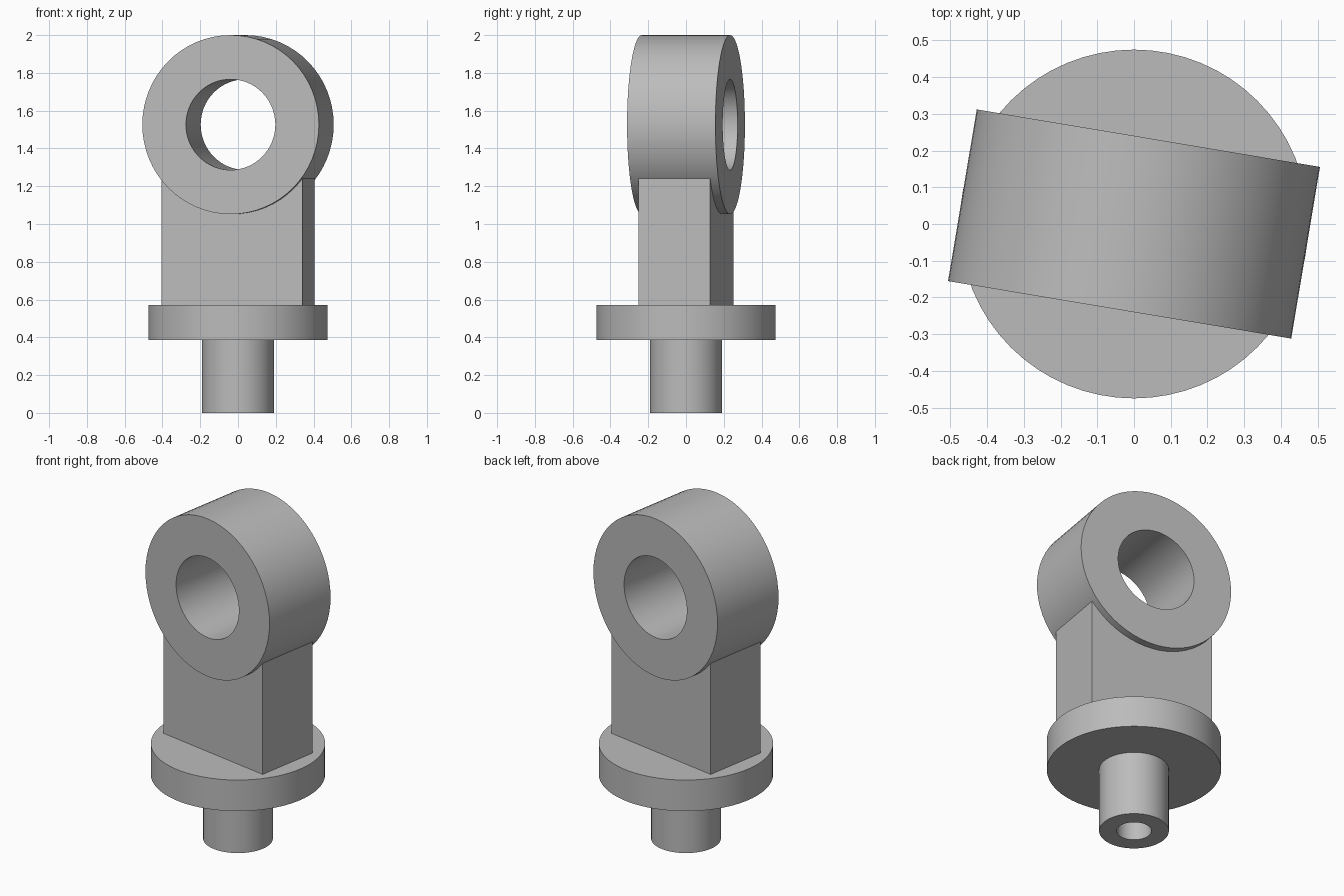
import bpy
import bmesh
from math import radians, pi, sin, cos
from mathutils import Matrix

cube = bpy.data.objects.get("Cube")
if cube:
    bpy.data.objects.remove(cube, do_unlink=True)

SEGMENTS = 64
TURN = Matrix.Rotation(radians(-9.5), 4, 'Z')
EYE_Z = 1.526

steel = bpy.data.materials.new("grey_steel")
steel.use_nodes = True
GREY = (0.5, 0.5, 0.5, 1)
steel.diffuse_color = GREY
steel.node_tree.nodes["Principled BSDF"].inputs["Base Color"].default_value = GREY


def finish(name, bm, matrix):
    """Turn a bmesh into a smooth-shaded object with crisp edges."""
    bmesh.ops.recalc_face_normals(bm, faces=bm.faces)
    bm.transform(matrix)
    mesh = bpy.data.meshes.new(name)
    bm.to_mesh(mesh)
    bm.free()
    mesh.materials.append(steel)
    obj = bpy.data.objects.new(name, mesh)
    bpy.context.collection.objects.link(obj)
    bpy.ops.object.select_all(action='DESELECT')
    obj.select_set(True)
    bpy.context.view_layer.objects.active = obj
    bpy.ops.object.shade_smooth_by_angle(angle=radians(30))
    return obj


def lathe(name, profile, closed=False, matrix=Matrix()):
    """Revolve (radius, height) points about z; open profiles get end caps."""
    bm = bmesh.new()
    rings = []
    for r, z in profile:
        angles = [2 * pi * i / SEGMENTS for i in range(SEGMENTS)]
        rings.append([bm.verts.new((r * cos(a), r * sin(a), z)) for a in angles])
    pairs = list(zip(rings, rings[1:]))
    if closed:
        pairs.append((rings[-1], rings[0]))
    else:
        bm.faces.new(rings[0])
        bm.faces.new(rings[-1])
    for low, high in pairs:
        for i in range(SEGMENTS):
            j = (i + 1) % SEGMENTS
            bm.faces.new((low[i], low[j], high[j], high[i]))
    return finish(name, bm, matrix)


# Shank with blind bore, stepping out to the round flange
lathe("shank_and_flange", [
    (0.095, 0.38), (0.095, 0), (0.19, 0), (0.19, 0.385),
    (0.475, 0.385), (0.475, 0.572), ])

# Neck block rising from the flange into the eye
bm = bmesh.new()
bmesh.ops.create_cube(bm, size=1)
bottom, top = 0.572, 1.24
finish("neck_block", bm, TURN @ Matrix.Translation((0, 0, (bottom + top) / 2))
       @ Matrix.Diagonal((0.756, 0.386, top - bottom, 1)))

# Eye ring with its through hole, axis lying front to back
half = 0.237
lathe("eye_ring", [(0.24, -half), (0.474, -half), (0.474, half), (0.24, half)],
      closed=True,
      matrix=TURN @ Matrix.Translation((0, 0, EYE_Z)) @ Matrix.Rotation(pi / 2, 4, 'X'))
